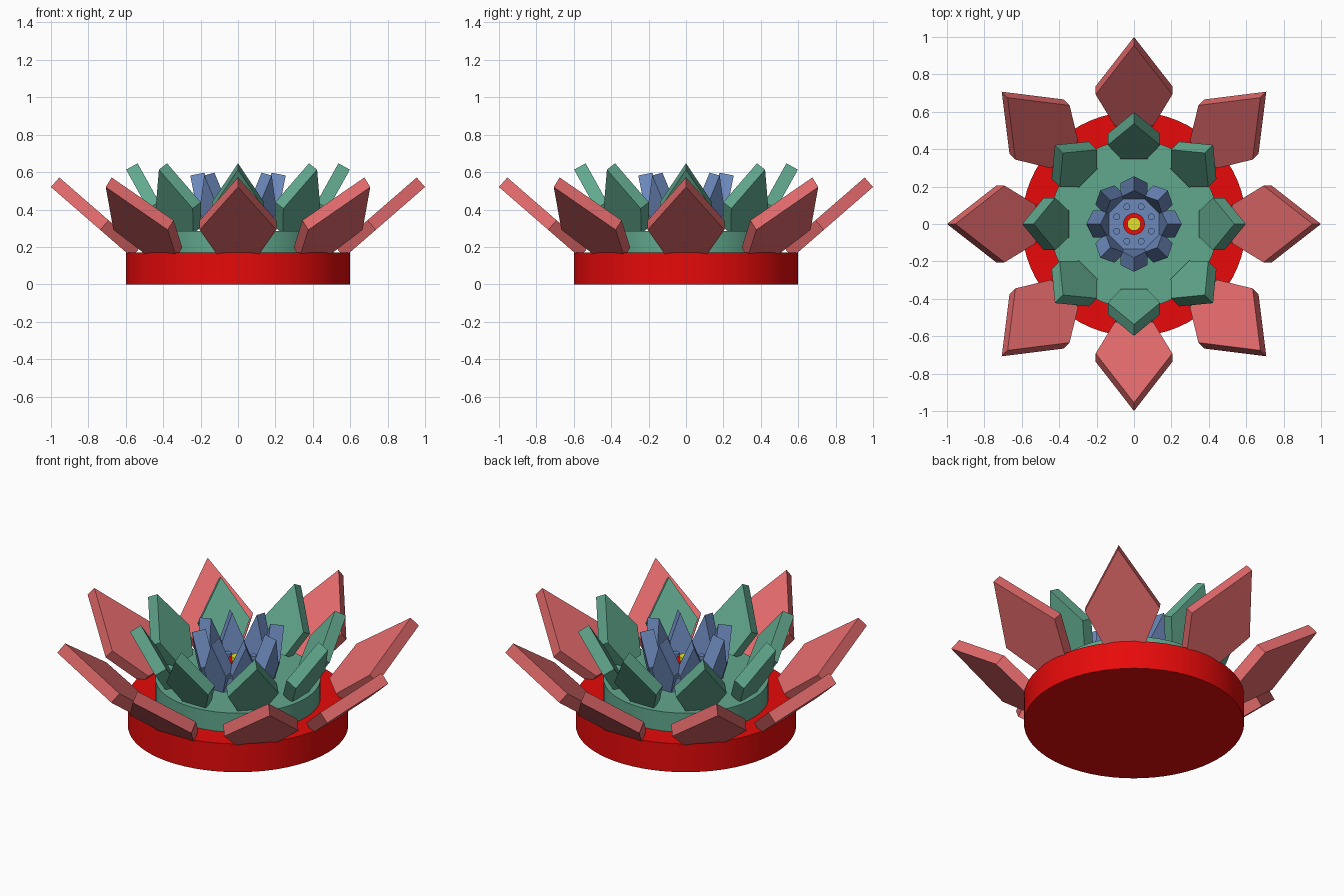
import bpy, bmesh
from math import radians, sin, cos, tau
from mathutils import Vector, Matrix

if "Cube" in bpy.data.objects:
    bpy.data.objects.remove(bpy.data.objects["Cube"])


def material(name, rgb):
    m = bpy.data.materials.new(name)
    m.diffuse_color = (*rgb, 1)
    m.use_nodes = True
    m.node_tree.nodes["Principled BSDF"].inputs["Base Color"].default_value = m.diffuse_color
    return m


RED = material("red", (0.8, 0.003, 0.003))
ROSE = material("rose", (0.75, 0.14, 0.145))
GREEN = material("green", (0.12, 0.39, 0.27))
BLUE = material("blue", (0.15, 0.25, 0.5))
YELLOW = material("yellow", (0.8, 0.75, 0.02))


def disc(name, r, z0, z1, mat, x=0, y=0, sides=64):
    bpy.ops.mesh.primitive_cylinder_add(vertices=sides, radius=r, depth=z1 - z0,
                                        location=(x, y, (z0 + z1) / 2))
    ob = bpy.context.object
    ob.name = name
    ob.data.materials.append(mat)
    bpy.ops.object.shade_smooth_by_angle(angle=radians(30))


def petal_ring(name, tip, tilt, length, half_width, thick, mat):
    """Eight pointed slabs; tip is (radius, height) of the outer lower point."""
    a = radians(tilt)
    along = Vector((cos(a), 0, sin(a)))
    up = Vector((-sin(a), 0, cos(a))) * thick
    start = Vector((tip[0], 0, tip[1]))
    outline = [(0, 0), (0.61, 1), (1, 0.5), (1, -0.5), (0.61, -1)]
    bm = bmesh.new()
    for i in range(8):
        rot = Matrix.Rotation(i * tau / 8, 3, 'Z')
        low = [start - along * (s * length) + Vector((0, w * half_width, 0))
               for s, w in outline]
        a_ = [bm.verts.new(rot @ p) for p in low]
        b_ = [bm.verts.new(rot @ (p + up)) for p in low]
        bm.faces.new(a_)
        bm.faces.new(b_[::-1])
        for k in range(5):
            n = (k + 1) % 5
            bm.faces.new((a_[k], b_[k], b_[n], a_[n]))
    bmesh.ops.recalc_face_normals(bm, faces=bm.faces)
    me = bpy.data.meshes.new(name)
    bm.to_mesh(me)
    bm.free()
    me.materials.append(mat)
    bpy.context.collection.objects.link(bpy.data.objects.new(name, me))


# Stacked discs
disc("base", 0.6, 0, 0.17, RED)
disc("middle_tier", 0.45, 0.165, 0.285, GREEN)
disc("inner_tier", 0.19, 0.28, 0.37, BLUE)

# Petal rings, opening outwards
petal_ring("outer_petals", (1.0, 0.52), 41, 0.572, 0.205, 0.068, ROSE)
petal_ring("middle_petals", (0.598, 0.613), 61, 0.39, 0.14, 0.07, GREEN)
petal_ring("inner_petals", (0.255, 0.582), 79, 0.31, 0.073, 0.078, BLUE)

# Flower centre
for i in range(8):
    t = (i + 0.5) * tau / 8
    disc("stamen", 0.018, 0.36, 0.40, BLUE, 0.1 * cos(t), 0.1 * sin(t), 16)
disc("centre_ring", 0.058, 0.36, 0.40, RED, sides=32)
disc("centre_bud", 0.036, 0.39, 0.42, YELLOW, sides=32)
